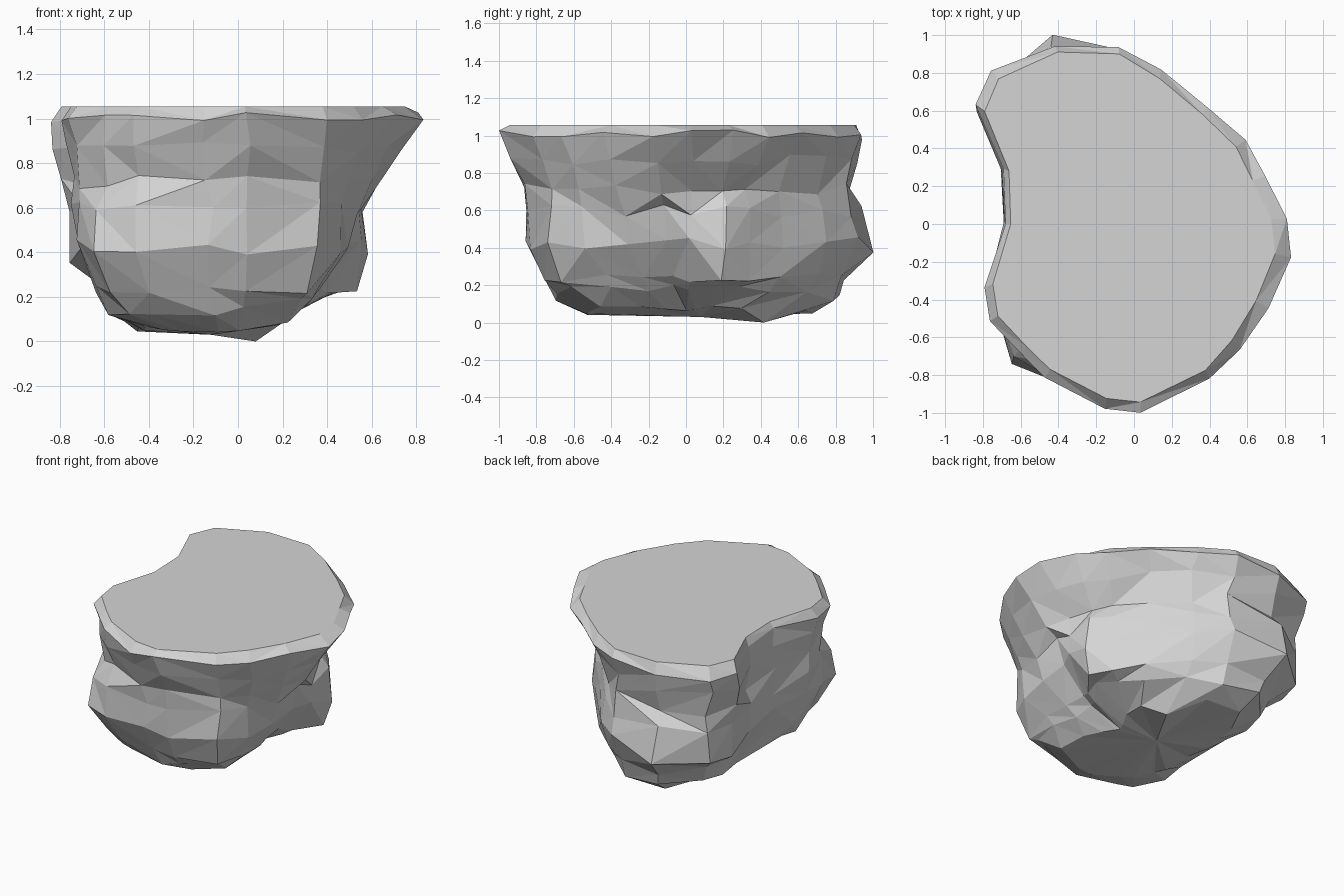
import bpy, bmesh, random
from math import cos, sin, radians

random.seed(4)
cube = bpy.data.objects.get("Cube")
if cube:
    bpy.data.objects.remove(cube, do_unlink=True)

# Directions of the rock's corners, in degrees from +x towards +y
ANGLES = [2, 20, 37, 58, 80, 95, 114, 133, 143, 157, 180,
          203, 214, 229, 240, 261, 272, 296, 310, 328, 348]
# Cross-section radii in hundredths, one per corner
RIM = [81, 74, 74, 73, 83, 94, 103, 111, 105, 75, 68,
       86, 92, 91, 94, 99, 100, 91, 87, 84, 85]
NECK = [56, 55, 55, 58, 71, 85, 96, 104, 97, 74, 69,
        80, 85, 88, 87, 87, 86, 80, 75, 72, 64]
BELLY = [55, 62, 58, 61, 76, 92, 109, 104, 94, 77, 69,
         79, 87, 98, 94, 87, 83, 82, 71, 58, 50]
LOWER = [40, 57, 56, 59, 72, 83, 93, 86, 78, 66, 58,
         69, 77, 85, 82, 77, 75, 73, 57, 43, 37]
FOOT = [12, 15, 22, 35, 43, 64, 75, 62, 55, 49, 45,
        46, 50, 52, 51, 53, 53, 51, 33, 20, 13]
COUNT = len(ANGLES)


def between(a, b, t):
    return [p + (q - p) * t for p, q in zip(a, b)]


def add_ring(bm, radii, height, rough=0.0, lift=0.0):
    ring = []
    for angle, r in zip(ANGLES, radii):
        a = radians(angle + random.uniform(-rough, rough) * 150)
        r = r / 100 + random.uniform(-rough, rough)
        z = height + random.uniform(-lift, lift)
        ring.append(bm.verts.new((r * cos(a), r * sin(a), z)))
    return ring


def join(bm, low, high):
    """Triangle strip with randomly turned diagonals."""
    for i in range(COUNT):
        j = (i + 1) % COUNT
        a, b, c, d = low[i], low[j], high[j], high[i]
        if random.random() < 0.5:
            a, b, c, d = b, c, d, a
        bm.faces.new((a, b, c))
        bm.faces.new((a, c, d))


# Rock body: rings from the foot up to the flat top
bm = bmesh.new()
foot = add_ring(bm, FOOT, 0.055, 0.008, 0.015)
shin = add_ring(bm, between(LOWER, FOOT, 0.25), 0.135, 0.01, 0.02)
lower = add_ring(bm, LOWER, 0.24, 0.008, 0.025)
belly = add_ring(bm, BELLY, 0.43, 0.006, 0.04)
ledge = add_ring(bm, between(BELLY, NECK, 0.35), 0.59, 0.012, 0.04)
neck = add_ring(bm, NECK, 0.71, 0.01, 0.035)
overhang = add_ring(bm, between(NECK, RIM, 0.52), 0.87, 0.012, 0.03)
rim = add_ring(bm, RIM, 1.01, 0.0, 0.02)
top = add_ring(bm, between(RIM, FOOT, 0.12), 1.055)
rings = [foot, shin, lower, belly, ledge, neck, overhang, rim, top]
for low, high in zip(rings, rings[1:]):
    join(bm, low, high)
bm.faces.new(top)

# Rim and belly hang lower towards the back right
for v in rim + belly:
    if v.co.x < -0.3 and v.co.y > 0.3:
        v.co.z -= 0.045

# Underside: uneven keel closing the foot, rising towards the left
for v in foot + shin:
    v.co.z += max(0, v.co.x - 0.05) * 0.2
foot[4].co.z = 0.0
keel = bm.verts.new((-0.12, 0.08, 0.03))
for i in range(COUNT):
    bm.faces.new((keel, foot[(i + 1) % COUNT], foot[i]))

bmesh.ops.recalc_face_normals(bm, faces=bm.faces[:])
mesh = bpy.data.meshes.new("rock")
bm.to_mesh(mesh)
bm.free()
rock = bpy.data.objects.new("rock", mesh)
bpy.context.collection.objects.link(rock)

# Stone colour
stone = bpy.data.materials.new("stone_grey")
stone.use_nodes = True
colour = (0.66, 0.66, 0.66, 1.0)
stone.diffuse_color = colour
stone.node_tree.nodes["Principled BSDF"].inputs["Base Color"].default_value = colour
mesh.materials.append(stone)
